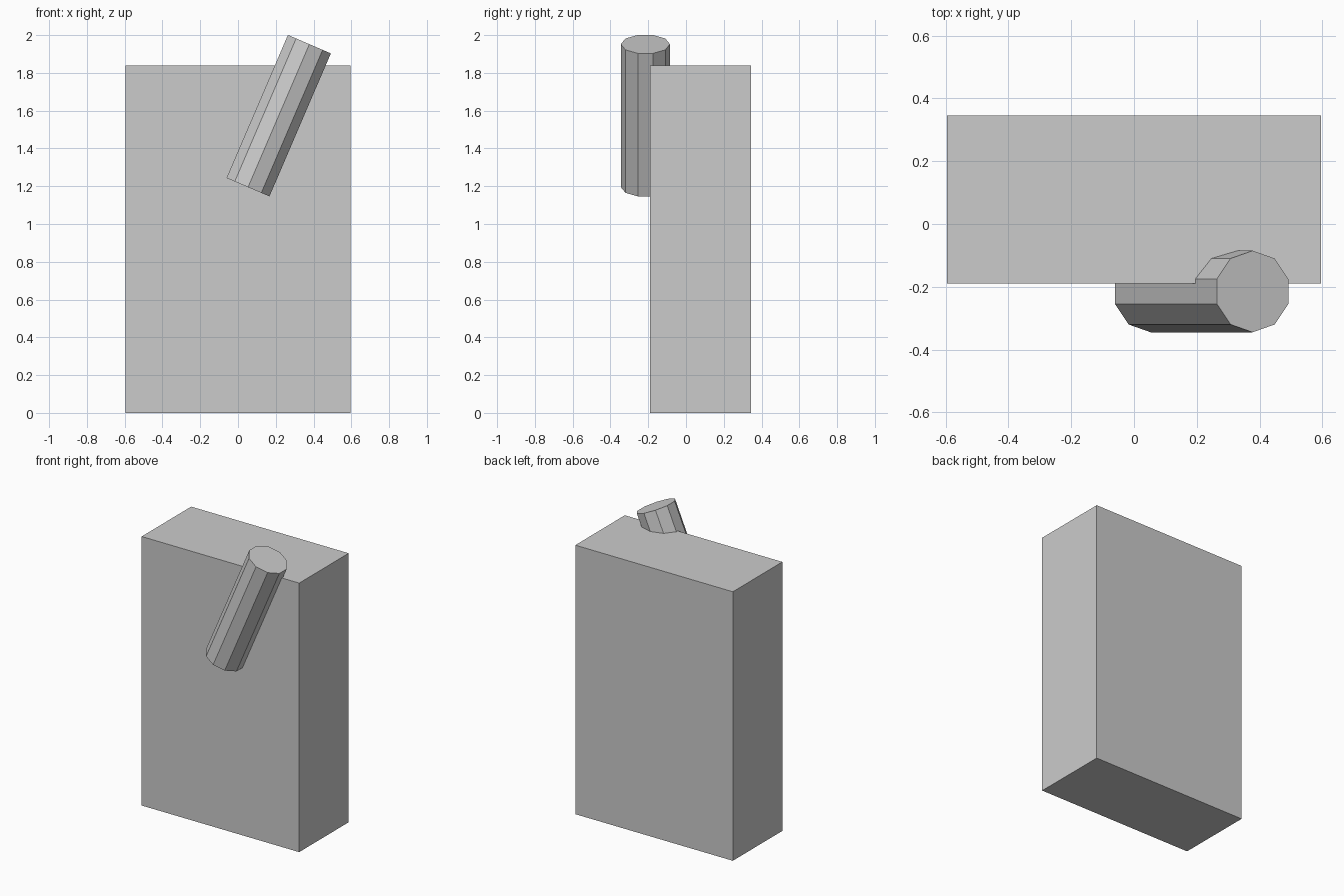
import bpy
import math
from mathutils import Vector

if "Cube" in bpy.data.objects:
    bpy.data.objects.remove(bpy.data.objects["Cube"])

# Main upright block
bpy.ops.mesh.primitive_cube_add(size=1, location=(0, 0.0775, 0.92))
block = bpy.context.object
block.name = "upright_block"
block.scale = (1.192, 0.535, 1.84)
bpy.ops.object.transform_apply(location=False, rotation=False, scale=True)

# Slanted ten-sided rod, half sunk into the front face
bottom = Vector((0.053, -0.215, 1.195))
top = Vector((0.378, -0.215, 1.952))
axis = top - bottom
bpy.ops.mesh.primitive_cylinder_add(
    vertices=10, radius=0.13, depth=axis.length,
    location=(bottom + top) / 2,
    rotation=(0, math.atan2(axis.x, axis.z), 0))
bpy.context.object.name = "slanted_rod"
